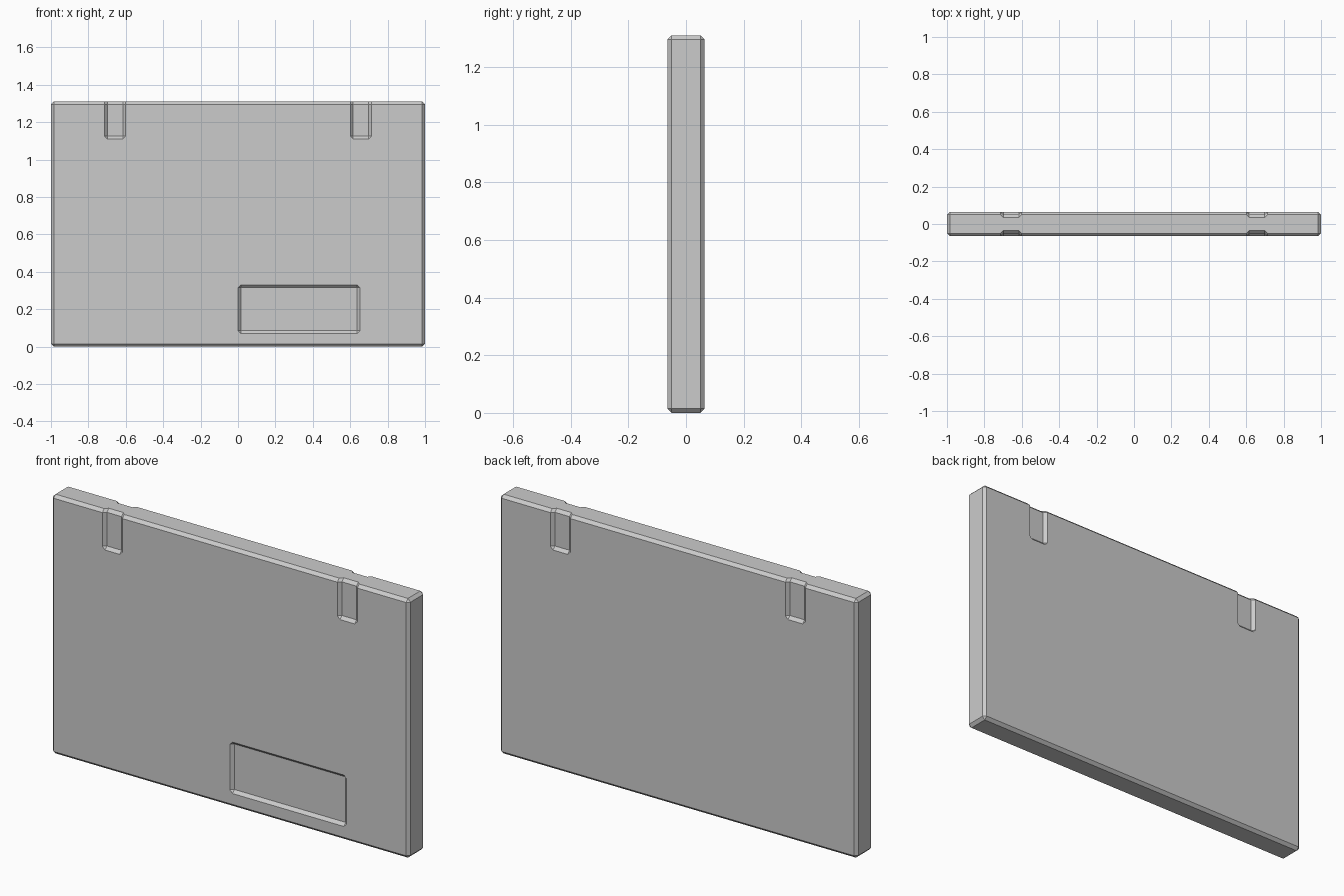
import bpy, bmesh
from mathutils import Vector, Matrix

if "Cube" in bpy.data.objects:
    bpy.data.objects.remove(bpy.data.objects["Cube"])

HALF_Y, HEIGHT, C = 0.065, 1.31, 0.015   # half thickness, height, chamfer


def to_object(name, bm):
    bmesh.ops.recalc_face_normals(bm, faces=bm.faces)
    mesh = bpy.data.meshes.new(name)
    bm.to_mesh(mesh)
    bm.free()
    obj = bpy.data.objects.new(name, mesh)
    bpy.context.collection.objects.link(obj)
    return obj


def recess_cutter(name, x0, x1, z0, z1, side, open_top=False):
    """Shallow recess with 45 degree walls; open_top runs it out over the top edge."""
    k = C * 1.6                            # slope continued past the surface
    y_floor, y_out = -HALF_Y + C, -HALF_Y + C - k
    xa, xb, za = x0 + C, x1 - C, z0 + C
    zb = HEIGHT - C if open_top else z1 - C
    pts = [(x, y_floor, z) for x in (xa, xb) for z in (za, zb)]
    pts += [(x, y_out, z) for x in (xa - k, xb + k) for z in (za, zb)]
    pts += [(x, y_out, za - k) for x in (xa, xb)]
    if not open_top:
        pts += [(x, y_out, zb + k) for x in (xa, xb)]
    bm = bmesh.new()
    for p in pts:
        bm.verts.new(p)
    bmesh.ops.convex_hull(bm, input=bm.verts)
    bmesh.ops.dissolve_limit(bm, angle_limit=0.01, verts=bm.verts, edges=bm.edges)
    if open_top:
        # Follow the slab's chamfer inward above the recess floor
        bm.normal_update()
        top = max(bm.faces, key=lambda f: f.calc_center_median().z)
        ext = bmesh.ops.extrude_discrete_faces(bm, faces=[top])["faces"][0]
        bmesh.ops.translate(bm, verts=ext.verts, vec=Vector((0, 2 * C, 2 * C)))
    if side > 0:
        bmesh.ops.scale(bm, vec=(1, -1, 1), verts=bm.verts)
    obj = to_object(name, bm)
    obj.hide_render = True
    return obj


# Chamfered slab
bm = bmesh.new()
bmesh.ops.create_cube(bm, size=1, matrix=Matrix.Translation((0, 0, HEIGHT / 2))
                      @ Matrix.Diagonal((2, 2 * HALF_Y, HEIGHT, 1)))
bmesh.ops.bevel(bm, geom=bm.edges[:], offset=C, segments=1, affect='EDGES')
panel = to_object("panel", bm)

# Top notches on both faces, left and right
cutters = [recess_cutter("notch_cutter", x0, x0 + 0.112, 1.11, HEIGHT, side, True)
           for side in (-1, 1) for x0 in (-0.713, 0.601)]
# Rectangular recess low on the front
cutters.append(recess_cutter("plate_recess_cutter", 0.0, 0.652, 0.07, 0.33, -1))

bpy.context.view_layer.objects.active = panel
for cutter in cutters:
    mod = panel.modifiers.new("cut", 'BOOLEAN')
    mod.operation, mod.solver, mod.object = 'DIFFERENCE', 'EXACT', cutter
    bpy.ops.object.modifier_apply(modifier=mod.name)
    bpy.data.objects.remove(cutter)
